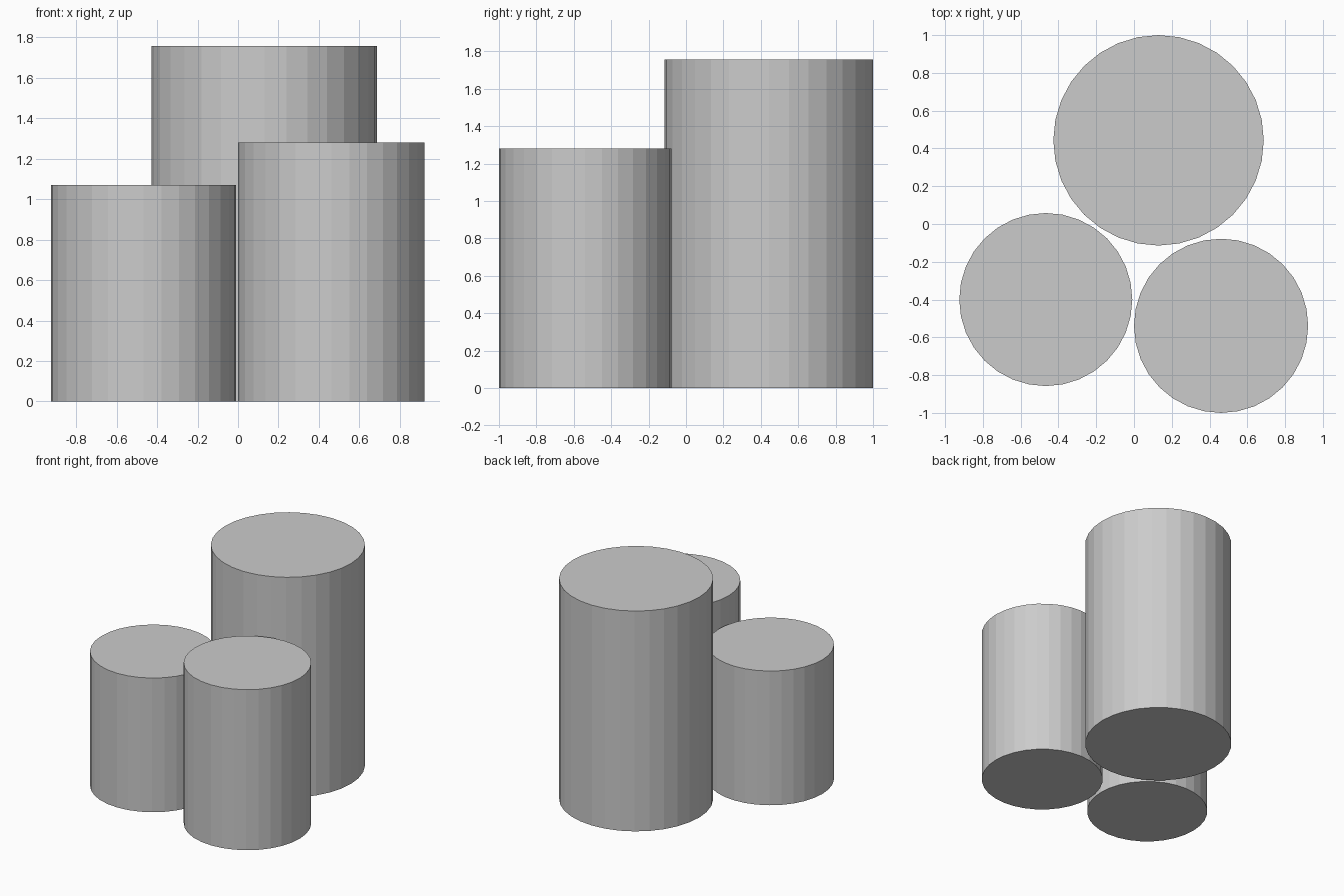
import bpy

cube = bpy.data.objects.get("Cube")
if cube:
    bpy.data.objects.remove(cube, do_unlink=True)

# Single plain grey
grey = bpy.data.materials.new("light_grey")
grey.use_nodes = True
colour = (0.6, 0.6, 0.6, 1)
grey.diffuse_color = colour
grey.node_tree.nodes["Principled BSDF"].inputs["Base Color"].default_value = colour


def pillar(name, x, y, radius, height):
    """Flat-sided round pillar standing on the ground."""
    bpy.ops.mesh.primitive_cylinder_add(
        vertices=32, radius=radius, depth=height, location=(x, y, height / 2))
    obj = bpy.context.object
    obj.name = name
    obj.data.materials.append(grey)


# Three pillars of different heights, clustered together
pillar("tall_back_pillar", 0.13, 0.443, 0.557, 1.757)
pillar("short_right_pillar", -0.467, -0.4, 0.458, 1.07)
pillar("middle_left_pillar", 0.461, -0.539, 0.461, 1.28)
